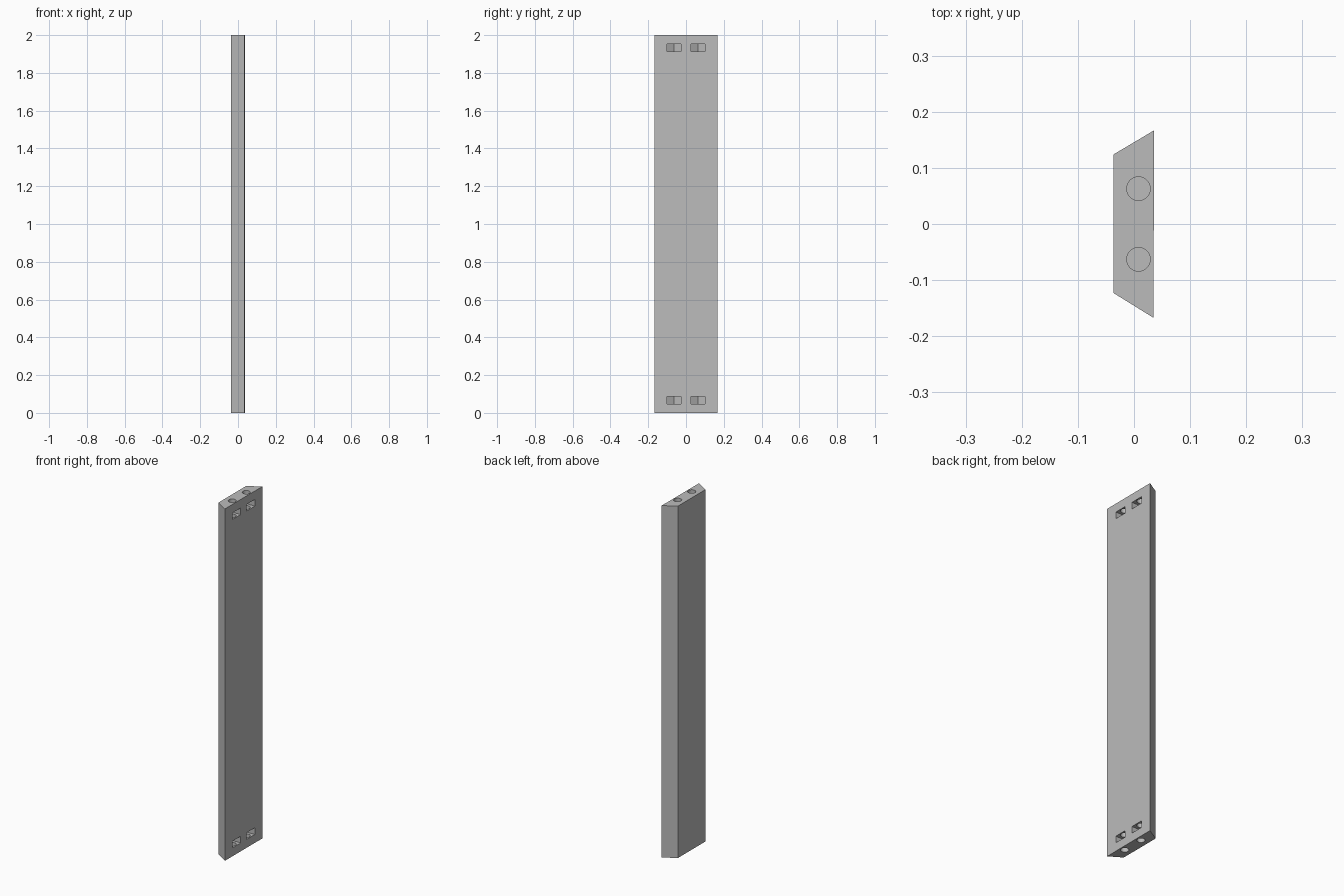
import bpy
import bmesh
from math import cos, sin, pi

LENGTH = 2.0
HOLE_X, HOLE_Y, HOLE_R = 0.008, 0.063, 0.021
POCKET_HALF = 0.037            # half the width across the nut flats
POCKET_NEAR, POCKET_FAR = 0.048, 0.086
HOLE_DEPTH = 0.12

cube = bpy.data.objects.get("Cube")
if cube:
    bpy.data.objects.remove(cube, do_unlink=True)

grey = bpy.data.materials.new("light grey")
grey.use_nodes = True
grey.diffuse_color = (0.5, 0.5, 0.5, 1)
grey.node_tree.nodes["Principled BSDF"].inputs["Base Color"].default_value = (0.5, 0.5, 0.5, 1)


def prism(name, outline, z0, z1):
    """Extrude a flat outline from z0 to z1."""
    bm = bmesh.new()
    face = bm.faces.new([bm.verts.new((x, y, z0)) for x, y in outline])
    out = bmesh.ops.extrude_face_region(bm, geom=[face])
    top = [v for v in out["geom"] if isinstance(v, bmesh.types.BMVert)]
    bmesh.ops.translate(bm, verts=top, vec=(0, 0, z1 - z0))
    bmesh.ops.recalc_face_normals(bm, faces=bm.faces)
    mesh = bpy.data.meshes.new(name)
    bm.to_mesh(mesh)
    bm.free()
    mesh.materials.append(grey)
    obj = bpy.data.objects.new(name, mesh)
    bpy.context.collection.objects.link(obj)
    return obj


def cut(target, cutter):
    """Subtract the cutter from the target and remove it."""
    mod = target.modifiers.new("cut", "BOOLEAN")
    mod.operation = "DIFFERENCE"
    mod.solver = "EXACT"
    mod.object = cutter
    bpy.context.view_layer.objects.active = target
    bpy.ops.object.modifier_apply(modifier=mod.name)
    bpy.data.objects.remove(cutter, do_unlink=True)


# Plank with mitred long edges
plank = prism("mitred_plank",
              [(-0.0365, -0.123), (0.0345, -0.167), (0.036, 0.167), (-0.0365, 0.124)],
              0, LENGTH)

# Bolt holes in both ends, each crossing a nut pocket open on the wide face
corner = POCKET_HALF / cos(pi / 6)
for y in (-HOLE_Y, HOLE_Y):
    circle = [(HOLE_X + HOLE_R * cos(i * pi / 16), y + HOLE_R * sin(i * pi / 16))
              for i in range(32)]
    pocket = [(0.08, y - POCKET_HALF), (0.08, y + POCKET_HALF),
              (HOLE_X - corner / 2, y + POCKET_HALF),
              (HOLE_X - corner, y),
              (HOLE_X - corner / 2, y - POCKET_HALF)]
    for end in (0, 1):
        def height(d):
            return LENGTH - d if end else d
        cut(plank, prism("hole_cutter", circle, *sorted((height(-0.05), height(HOLE_DEPTH)))))
        cut(plank, prism("pocket_cutter", pocket, *sorted((height(POCKET_NEAR), height(POCKET_FAR)))))

# Smooth hole walls, sharp edges elsewhere
bpy.ops.object.select_all(action="DESELECT")
plank.select_set(True)
bpy.context.view_layer.objects.active = plank
bpy.ops.object.shade_smooth_by_angle(angle=pi / 6)
